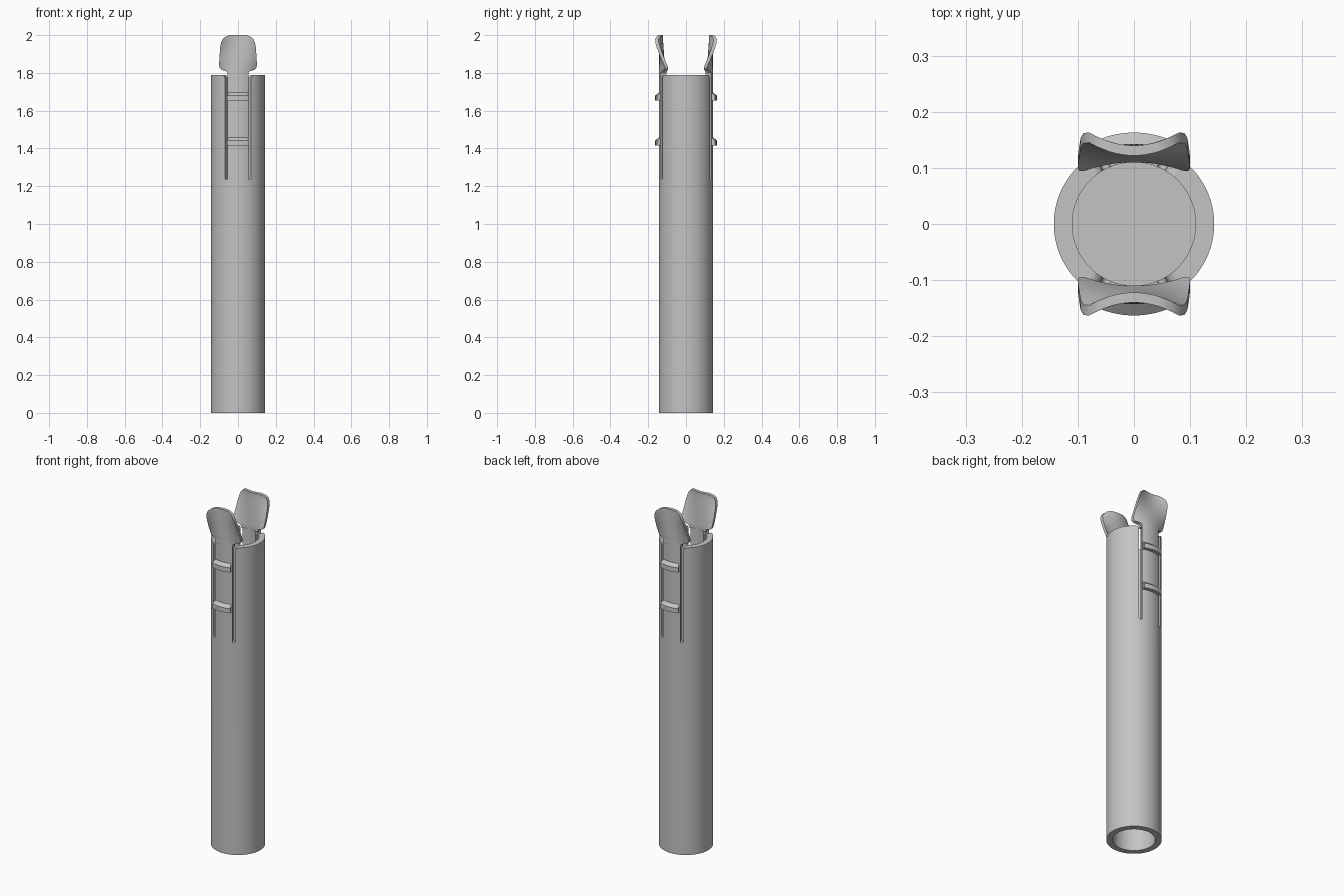
import bpy, bmesh, math

default = bpy.data.objects.get("Cube")
if default:
    bpy.data.objects.remove(default, do_unlink=True)

R_OUT, R_IN, TOP = 0.143, 0.11, 1.79

grey = bpy.data.materials.new("plain grey")
grey.use_nodes = True
grey.diffuse_color = (0.55, 0.55, 0.55, 1)
grey.node_tree.nodes["Principled BSDF"].inputs["Base Color"].default_value = (0.55, 0.55, 0.55, 1)


def loft(name, rings, wrap=False):
    """Skin a row of equal closed rings into a solid."""
    bm = bmesh.new()
    loops = [[bm.verts.new(p) for p in ring] for ring in rings]
    n = len(loops[0])
    pairs = list(zip(loops, loops[1:]))
    if wrap:
        pairs.append((loops[-1], loops[0]))
    else:
        bm.faces.new(loops[0])
        bm.faces.new(loops[-1])
    for a, b in pairs:
        for i in range(n):
            j = (i + 1) % n
            bm.faces.new((a[i], a[j], b[j], b[i]))
    bmesh.ops.remove_doubles(bm, verts=bm.verts, dist=1e-5)
    bmesh.ops.recalc_face_normals(bm, faces=bm.faces)
    mesh = bpy.data.meshes.new(name)
    bm.to_mesh(mesh)
    bm.free()
    mesh.materials.append(grey)
    obj = bpy.data.objects.new(name, mesh)
    bpy.context.collection.objects.link(obj)
    return obj


def polar(r, a, z):
    """Point at angle a from the front direction."""
    return (r * math.sin(a), -r * math.cos(a), z)


def activate(obj):
    bpy.ops.object.select_all(action="DESELECT")
    obj.select_set(True)
    bpy.context.view_layer.objects.active = obj


def smooth(obj):
    activate(obj)
    bpy.ops.object.shade_smooth_by_angle(angle=math.radians(30))


# Tube with a thin wall across the bore
profile = [(0, 1.12), (R_IN, 1.12), (R_IN, TOP), (R_OUT, TOP),
           (R_OUT, 0), (R_IN, 0), (R_IN, 1.08), (0, 1.08)]
STEPS = 96
tube = loft("tube", [[polar(r, math.tau * k / STEPS, z) for r, z in profile]
                     for k in range(STEPS)], wrap=True)

# Radial slots: round at the bottom, flared at the mouth
HALF, FLARE, BOTTOM = 0.008, 0.02, 1.235
outline = [(-HALF, TOP + 0.05)]
for k in range(9):
    a = math.pi * (1 + k / 8)
    outline.append((HALF * math.cos(a), BOTTOM + HALF + HALF * math.sin(a)))
for k in range(7):
    a = math.pi / 2 * k / 6
    outline.append((HALF + FLARE * (1 - math.cos(a)), TOP - FLARE + FLARE * math.sin(a)))
outline.append((HALF + FLARE, TOP + 0.05))

for base in (0, math.pi):
    for side in (-1, 1):
        ang = base + side * math.radians(26)
        rings = []
        for r in (0.085, 0.2):
            ring = []
            for t, z in outline:
                x, y, _ = polar(r, ang, 0)
                ring.append((x + side * t * math.cos(ang), y + side * t * math.sin(ang), z))
            rings.append(ring)
        cutter = loft("slot_cutter", rings)
        cutter.hide_render = True
        mod = tube.modifiers.new("slot", "BOOLEAN")
        mod.object, mod.operation, mod.solver = cutter, "DIFFERENCE", "EXACT"
        activate(tube)
        bpy.ops.object.modifier_apply(modifier=mod.name)
        bpy.data.objects.remove(cutter, do_unlink=True)
smooth(tube)

# Finger paddle outline: height and half width
paddle_rows = [(1.788, .055), (1.8, .055), (1.807, .06), (1.812, .072), (1.816, .088),
               (1.825, .097), (1.84, .1), (1.87, .099), (1.9, .097), (1.93, .095),
               (1.96, .09), (1.98, .08), (1.992, .066), (2.0, .045)]
COLS = 16


def paddle_ring(z, half):
    """Cross-section that turns from bulging out to bending in."""
    t = min(1, max(0, (z - 1.81) / 0.17))
    outer, inner = [], []
    for c in range(COLS + 1):
        x = half * (2 * c / COLS - 1)
        low = math.sqrt(R_OUT ** 2 - x ** 2)
        high = 0.14 + 0.023 * (x / 0.08) ** 2
        y = low + (high - low) * t
        thick_low = 0.033 - 0.017 * (x / 0.1) ** 2
        thick = thick_low + (0.018 - thick_low) * t
        outer.append((x, -y, z))
        inner.append((x, thick - y, z))
    return outer + inner[::-1]


for label, turn in (("front", 0), ("back", math.pi)):
    paddle = loft(label + "_paddle", [paddle_ring(z, w) for z, w in paddle_rows])
    paddle.rotation_euler.z = turn
    smooth(paddle)

    # Raised ribs across the spring finger
    for place, z in (("lower", 1.415), ("upper", 1.653)):
        section = [(0.135, z), (0.163, z), (0.163, z + 0.027), (0.135, z + 0.05)]
        spread = math.radians(20.5)
        rib = loft(f"{label}_{place}_rib",
                   [[polar(r, spread * (k / 6 - 1), h) for r, h in section]
                    for k in range(13)])
        rib.rotation_euler.z = turn
        smooth(rib)
